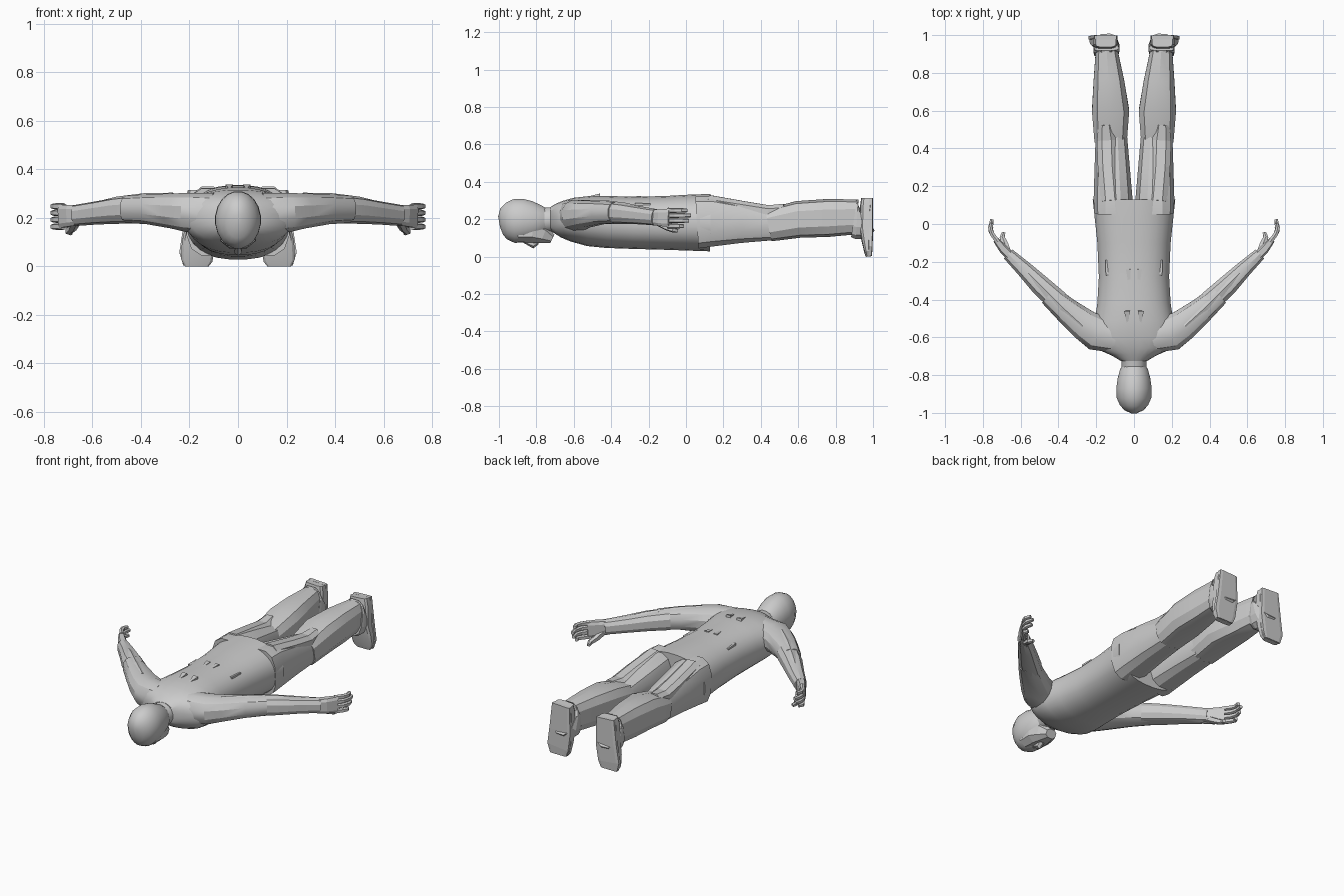
import bpy, bmesh, math
from mathutils import Vector


def loft(name, rings, n=12, power=2.0, up=(0, 0, 1), smooth=30, s=1):
    """Skin superellipse rings (x, y, z, half width, half height) along a path; s=-1 mirrors in x."""
    bm = bmesh.new()
    pts = [Vector(r[:3]) for r in rings]
    loops = []
    for i, r in enumerate(rings):
        t = (pts[min(i + 1, len(pts) - 1)] - pts[max(i - 1, 0)]).normalized()
        side = t.cross(Vector(up)).normalized()
        top = side.cross(t)
        loop = []
        for k in range(n):
            a = 2 * math.pi * (k + 0.5) / n
            c, d = math.cos(a), math.sin(a)
            u = math.copysign(abs(c) ** (2 / power), c) * r[3]
            v = math.copysign(abs(d) ** (2 / power), d) * r[4]
            p = pts[i] + side * u + top * v
            loop.append(bm.verts.new((p.x * s, p.y, p.z)))
        loops.append(loop)
    for a, b in zip(loops, loops[1:]):
        for k in range(n):
            bm.faces.new((a[k], a[(k + 1) % n], b[(k + 1) % n], b[k]))
    bm.faces.new(loops[0])
    bm.faces.new(loops[-1])
    bmesh.ops.recalc_face_normals(bm, faces=bm.faces)
    me = bpy.data.meshes.new(name)
    bm.to_mesh(me)
    bm.free()
    ob = bpy.data.objects.new(name, me)
    bpy.context.collection.objects.link(ob)
    if smooth:
        bpy.ops.object.select_all(action='DESELECT')
        ob.select_set(True)
        bpy.context.view_layer.objects.active = ob
        bpy.ops.object.shade_smooth_by_angle(angle=math.radians(smooth))
    return ob


def body(rows):
    """(y, half width, z low, z high) -> rings on the centre line."""
    return [(0, y, (a + b) / 2, w, (b - a) / 2) for y, w, a, b in rows]


def limb(rows):
    """(y, x inner, x outer, z low, z high) -> rings along y."""
    return [((p + q) / 2, y, (a + b) / 2, (q - p) / 2, (b - a) / 2) for y, p, q, a, b in rows]


# Torso, lying chest down
loft("torso", body([(-0.725, 0.07, 0.14, 0.265), (-0.695, 0.12, 0.12, 0.285),
                    (-0.66, 0.20, 0.10, 0.30), (-0.61, 0.225, 0.08, 0.315),
                    (-0.52, 0.21, 0.055, 0.325), (-0.42, 0.195, 0.045, 0.325),
                    (-0.28, 0.187, 0.04, 0.32), (-0.1, 0.195, 0.035, 0.325),
                    (0.04, 0.21, 0.03, 0.333), (0.13, 0.22, 0.027, 0.335)]),
     n=28, power=2.3, smooth=40)

# Neck, skull, face and jaw
loft("neck", body([(-0.66, 0.09, 0.11, 0.28), (-0.72, 0.068, 0.13, 0.265),
                   (-0.80, 0.065, 0.12, 0.26)]), n=16)
loft("skull", body([(-0.73, 0.05, 0.14, 0.25), (-0.77, 0.075, 0.11, 0.275),
                    (-0.82, 0.088, 0.085, 0.297), (-0.87, 0.095, 0.073, 0.31),
                    (-0.92, 0.093, 0.072, 0.308), (-0.96, 0.075, 0.09, 0.288),
                    (-0.985, 0.05, 0.115, 0.26), (-0.999, 0.02, 0.155, 0.215)]),
     n=20, smooth=45)
loft("jaw", body([(-0.90, 0.075, 0.075, 0.19), (-0.82, 0.078, 0.07, 0.2),
                  (-0.76, 0.06, 0.065, 0.17), (-0.715, 0.035, 0.068, 0.12)]),
     n=8, power=2.6, smooth=0)
loft("nose", [(0, -0.87, 0.085, 0.01, 0.01), (0, -0.815, 0.068, 0.02, 0.025),
              (0, -0.795, 0.08, 0.016, 0.016)], n=6, smooth=0)

# Small raised folds on the back
for s in (1, -1):
    loft("upper_back_fold", [(0.035, -0.52, 0.318, 0.006, 0.006),
                             (0.037, -0.46, 0.328, 0.022, 0.012)], n=4, smooth=0, s=s)
    loft("middle_back_fold", [(0.025, -0.31, 0.314, 0.008, 0.006),
                              (0.03, -0.24, 0.319, 0.018, 0.008)], n=4, smooth=0, s=s)
    loft("side_back_fold", [(0.135, -0.27, 0.275, 0.02, 0.016),
                            (0.148, -0.19, 0.275, 0.006, 0.012)], n=4, smooth=0, s=s)

for s in (1, -1):
    # Upper arm, forearm and wrist
    loft("upper_arm", [(0.10, -0.60, 0.215, 0.085, 0.09), (0.20, -0.575, 0.222, 0.098, 0.083),
                       (0.26, -0.535, 0.228, 0.086, 0.074), (0.36, -0.455, 0.235, 0.07, 0.064),
                       (0.45, -0.375, 0.235, 0.058, 0.058)], n=12, power=2.3, s=s)
    loft("forearm", [(0.40, -0.41, 0.235, 0.06, 0.06), (0.49, -0.33, 0.23, 0.057, 0.055),
                     (0.58, -0.24, 0.22, 0.045, 0.048), (0.665, -0.16, 0.21, 0.034, 0.044)],
         n=10, power=2.4, s=s)
    loft("forearm_panel", [(0.27, -0.54, 0.275, 0.035, 0.028), (0.38, -0.44, 0.282, 0.032, 0.02),
                           (0.50, -0.32, 0.268, 0.024, 0.019), (0.62, -0.2, 0.245, 0.02, 0.012)],
         n=6, smooth=0, s=s)
    # Palm, four curled fingers, thumb
    loft("palm", [(0.65, -0.175, 0.21, 0.025, 0.042), (0.69, -0.135, 0.208, 0.025, 0.046),
                  (0.73, -0.085, 0.206, 0.017, 0.05)], n=8, power=4, smooth=0, s=s)
    for i, z in enumerate((0.163, 0.192, 0.220, 0.247)):
        e = (-0.03, 0.0, 0.02 - 0.01, -0.01)[i]
        loft("finger", [(0.72, -0.095, z, 0.013, 0.014), (0.75, -0.055, z, 0.013, 0.013),
                        (0.761, -0.02 + e / 2, z, 0.012, 0.012),
                        (0.752, 0.015 + e, z, 0.01, 0.01)], n=6, power=3, smooth=0, s=s)
    loft("thumb", [(0.67, -0.15, 0.185, 0.022, 0.02), (0.683, -0.105, 0.158, 0.018, 0.017),
                   (0.698, -0.07, 0.143, 0.014, 0.014), (0.69, -0.045, 0.137, 0.01, 0.01)],
         n=6, power=3, smooth=0, s=s)

    # Thigh and the raised panel behind the knee
    loft("thigh", limb([(0.06, 0.004, 0.215, 0.04, 0.325), (0.14, 0.006, 0.216, 0.05, 0.325),
                        (0.30, 0.02, 0.211, 0.07, 0.29), (0.47, 0.035, 0.205, 0.085, 0.255)]),
         n=12, power=2.8, smooth=25, s=s)
    loft("hamstring_panel", limb([(0.12, 0.07, 0.18, 0.24, 0.332), (0.3, 0.085, 0.195, 0.22, 0.3),
                                  (0.44, 0.09, 0.2, 0.2, 0.277), (0.525, 0.11, 0.19, 0.2, 0.285)]),
         n=8, power=2.4, smooth=0, s=s)
    # Loose lower leg tapering to the ankle
    loft("lower_leg", limb([(0.44, 0.035, 0.212, 0.08, 0.255), (0.60, 0.022, 0.226, 0.1, 0.297),
                            (0.76, 0.05, 0.217, 0.105, 0.308), (0.92, 0.085, 0.205, 0.12, 0.305)]),
         n=10, power=2.9, smooth=25, s=s)
    loft("ankle_cuff", limb([(0.90, 0.08, 0.212, 0.1, 0.303), (0.915, 0.076, 0.217, 0.09, 0.308),
                             (0.94, 0.076, 0.217, 0.09, 0.308), (0.955, 0.085, 0.21, 0.12, 0.3)]),
         n=12, power=2.8, smooth=0, s=s)
    # Shoe pointing straight down, sole facing back
    loft("shoe", [(0.15, 0.968, 0.31, 0.055, 0.032), (0.152, 0.965, 0.27, 0.065, 0.035),
                  (0.155, 0.962, 0.15, 0.066, 0.036), (0.163, 0.965, 0.09, 0.07, 0.027),
                  (0.17, 0.972, 0.025, 0.066, 0.019), (0.17, 0.975, 0.0, 0.05, 0.014)],
         n=12, power=4, up=(0, 1, 0), smooth=25, s=s)
    loft("sole", [(0.15, 0.988, 0.31, 0.06, 0.012), (0.157, 0.988, 0.15, 0.072, 0.012),
                  (0.172, 0.986, 0.05, 0.072, 0.012), (0.172, 0.984, 0.003, 0.055, 0.01)],
         n=8, power=6, up=(0, 1, 0), smooth=0, s=s)
